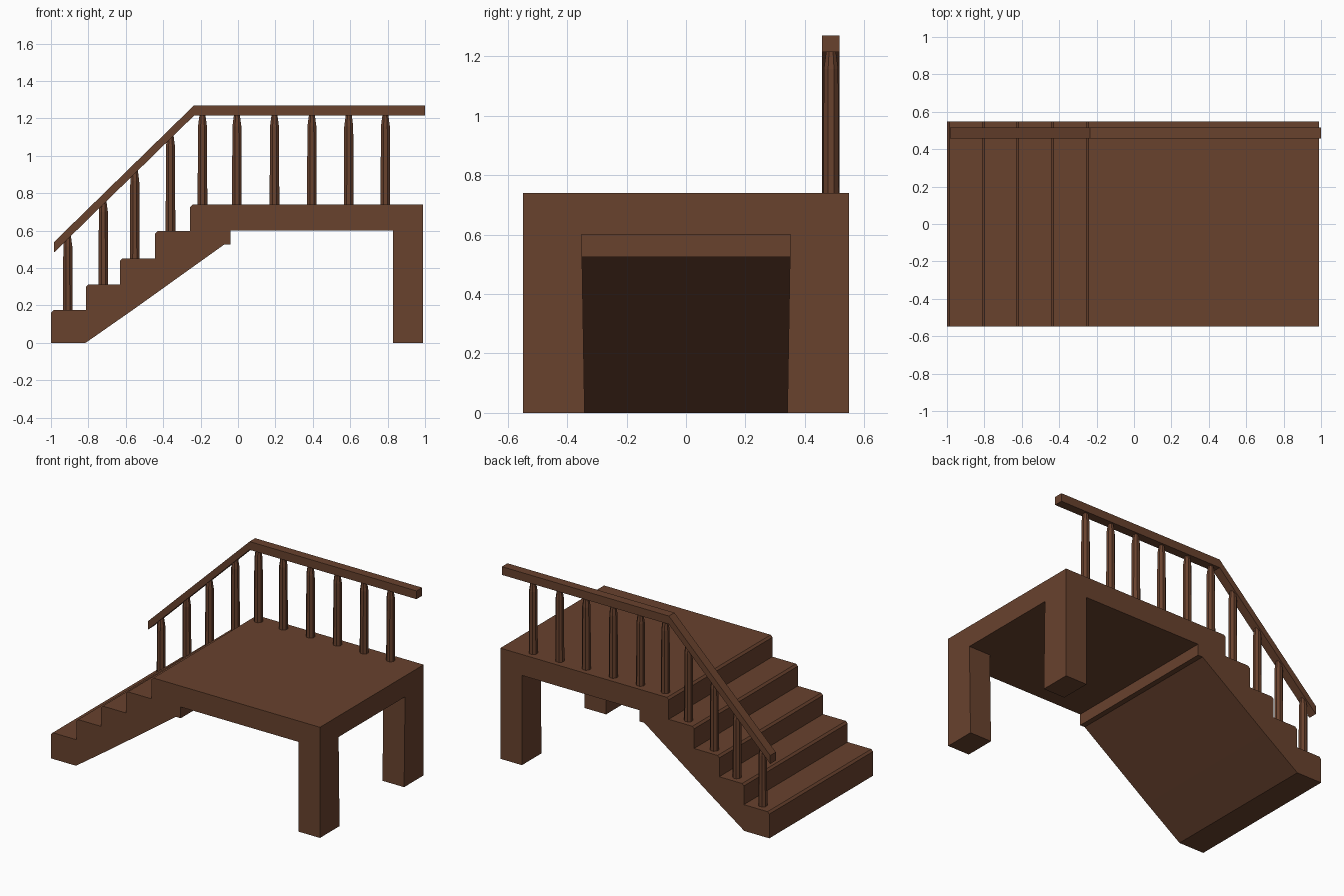
import bpy, bmesh, math

if "Cube" in bpy.data.objects:
    bpy.data.objects.remove(bpy.data.objects["Cube"])

wood = bpy.data.materials.new("brown_wood")
wood.diffuse_color = (0.14, 0.054, 0.027, 1)
wood.use_nodes = True
wood.node_tree.nodes["Principled BSDF"].inputs["Base Color"].default_value = wood.diffuse_color


def finish(name, bm):
    bmesh.ops.recalc_face_normals(bm, faces=bm.faces)
    me = bpy.data.meshes.new(name)
    bm.to_mesh(me)
    bm.free()
    me.materials.append(wood)
    ob = bpy.data.objects.new(name, me)
    bpy.context.collection.objects.link(ob)
    return ob


def extrude_xz(name, profile, y0, y1):
    bm = bmesh.new()
    face = bm.faces.new([bm.verts.new((x, y0, z)) for x, z in profile])
    geo = bmesh.ops.extrude_face_region(bm, geom=[face])["geom"]
    moved = [v for v in geo if isinstance(v, bmesh.types.BMVert)]
    bmesh.ops.translate(bm, verts=moved, vec=(0, y1 - y0, 0))
    return finish(name, bm)


W = 0.548          # half width of stairs and deck
C = 0.013          # chamfer on the step noses
risers = [-1.0, -0.812, -0.63, -0.444, -0.256]
treads = [0.175, 0.313, 0.452, 0.597, 0.74]

# Stairs and deck as one stepped profile
profile = [(-1.0, 0.0)]
for i, (x, z) in enumerate(zip(risers, treads)):
    profile += [(x, z - C), (x + C, z)]
    profile.append((risers[i + 1] if i < 4 else 0.99, z))
profile += [(0.99, 0.6), (-0.04, 0.6), (-0.04, 0.525), (-0.075, 0.525),
            (-0.56, 0.178), (-0.815, 0.0)]
extrude_xz("stairs_and_deck", profile, -W, W)

# Two deck legs, slightly wider at the foot
for side, label in ((-1, "front_leg"), (1, "back_leg")):
    bm = bmesh.new()
    rings = []
    for z, inner in ((0.0, 0.341), (0.6, 0.351)):
        rings.append([bm.verts.new((x, side * y, z)) for x, y in
                      ((0.83, inner), (0.99, inner), (0.99, W), (0.83, W))])
    bm.faces.new(rings[0])
    for k in range(4):
        n = (k + 1) % 4
        bm.faces.new((rings[0][k], rings[0][n], rings[1][n], rings[1][k]))
    bm.faces.new(rings[1])
    finish(label, bm)

# Handrail: sloped part, then level part
extrude_xz("handrail", [(-0.985, 0.482), (-0.985, 0.538), (-0.235, 1.27), (1.0, 1.27),
                        (1.0, 1.215), (-0.235, 1.215)], 0.458, 0.517)


# Octagonal balusters narrowing just under the rail
def baluster(name, x, base, top):
    bm = bmesh.new()
    rings = []
    for z, half in ((base, 0.026), (top - 0.06, 0.024), (top, 0.016)):
        r = half / math.cos(math.pi / 8)
        rings.append([bm.verts.new((x + r * math.cos(a), 0.488 + r * math.sin(a), z))
                      for a in (math.pi / 8 + k * math.pi / 4 for k in range(8))])
    for lo, hi in zip(rings, rings[1:]):
        for k in range(8):
            n = (k + 1) % 8
            bm.faces.new((lo[k], lo[n], hi[n], hi[k]))
    bm.faces.new(rings[0])
    bm.faces.new(rings[-1])
    finish(name, bm)


for i, x in enumerate((-0.91, -0.72, -0.552, -0.361)):
    under_rail = 0.482 + (x + 0.985) * 0.977
    baluster(f"stair_baluster_{i + 1}", x, treads[i], under_rail + 0.02)
for i, x in enumerate((-0.19, -0.006, 0.195, 0.395, 0.592, 0.788)):
    baluster(f"deck_baluster_{i + 1}", x, 0.74, 1.217)
